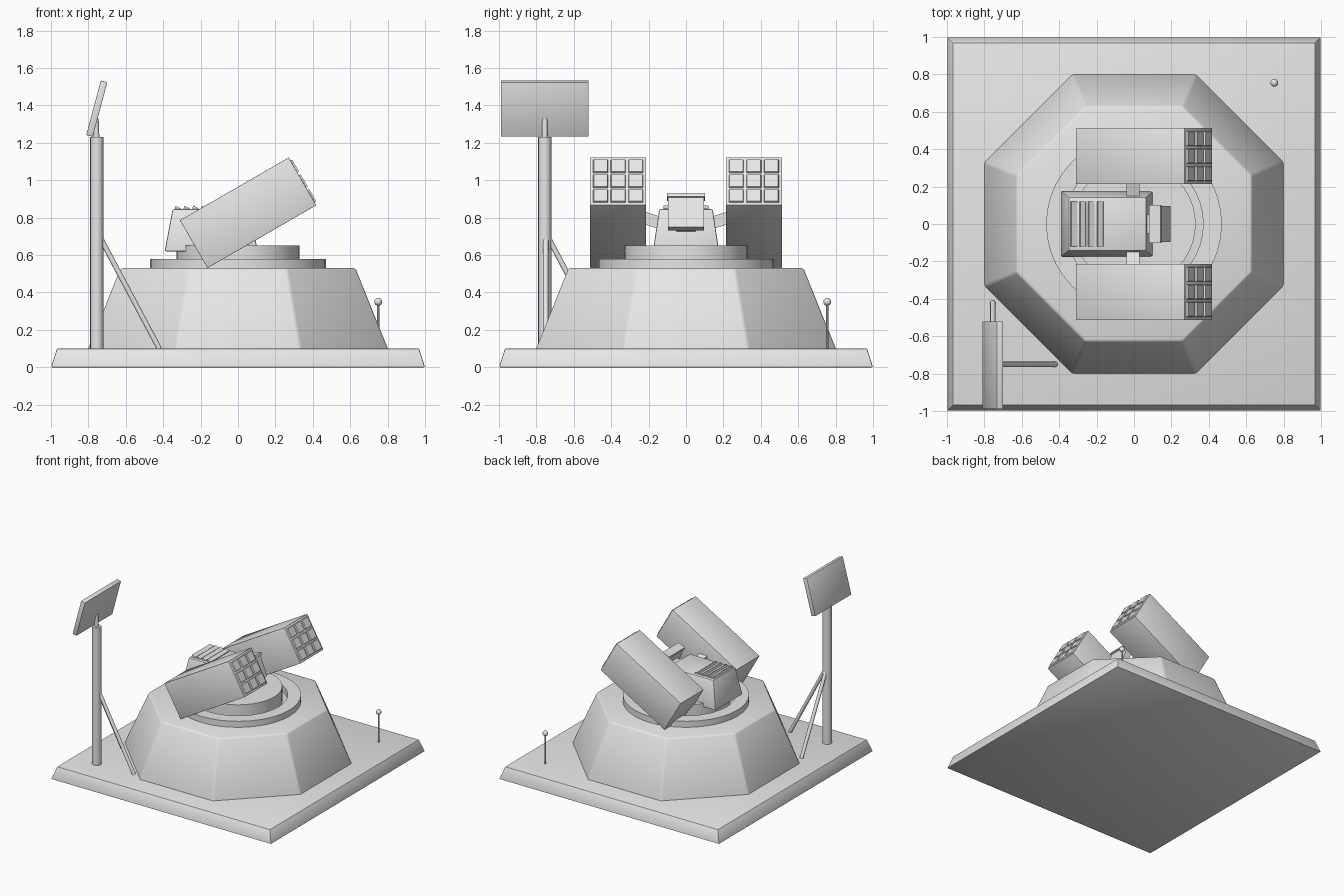
import bpy, bmesh, math
from mathutils import Matrix, Vector

if "Cube" in bpy.data.objects:
    bpy.data.objects.remove(bpy.data.objects["Cube"])

grey = bpy.data.materials.new("plain grey")
grey.diffuse_color = (0.8, 0.8, 0.8, 1)
grey.use_nodes = True
grey.node_tree.nodes["Principled BSDF"].inputs["Base Color"].default_value = grey.diffuse_color


def finish(name, bm, matrix=None, bevel=0.0, segments=2):
    bmesh.ops.recalc_face_normals(bm, faces=bm.faces[:])
    if bevel:
        bmesh.ops.bevel(bm, geom=bm.edges[:], offset=bevel, segments=segments,
                        profile=0.5, affect='EDGES')
    if matrix:
        bm.transform(matrix)
    me = bpy.data.meshes.new(name)
    bm.to_mesh(me)
    bm.free()
    me.materials.append(grey)
    me.shade_smooth()
    me.set_sharp_from_angle(angle=math.radians(32))
    ob = bpy.data.objects.new(name, me)
    bpy.context.collection.objects.link(ob)
    return ob


def loft(bm, rings, closed=False):
    """Skin between rings of points, capped or joined end to start."""
    vs = [[bm.verts.new(p) for p in r] for r in rings]
    n = len(vs[0])
    pairs = list(zip(vs, vs[1:])) + ([(vs[-1], vs[0])] if closed else [])
    for a, b in pairs:
        for i in range(n):
            j = (i + 1) % n
            bm.faces.new((a[i], a[j], b[j], b[i]))
    if not closed:
        bm.faces.new(vs[0][::-1])
        bm.faces.new(vs[-1])


def rect(x0, x1, y0, y1, z):
    return [(x0, y0, z), (x1, y0, z), (x1, y1, z), (x0, y1, z)]


def ngon(r, z, n, turn=0.0):
    return [(r * math.cos(turn + i * math.tau / n), r * math.sin(turn + i * math.tau / n), z)
            for i in range(n)]


def solid(name, rings, matrix=None, bevel=0.0, closed=False):
    bm = bmesh.new()
    loft(bm, rings, closed)
    return finish(name, bm, matrix, bevel)


def box(name, size, matrix, bevel=0.0):
    x, y, z = (s / 2 for s in size)
    return solid(name, [rect(-x, x, -y, y, -z), rect(-x, x, -y, y, z)], matrix, bevel)


def rod(name, a, b, r, n=12):
    a, b = Vector(a), Vector(b)
    d = b - a
    m = Matrix.Translation(a) @ d.to_track_quat('Z', 'Y').to_matrix().to_4x4()
    return solid(name, [ngon(r, 0, n), ngon(r, d.length, n)], m)


def place(x, y, z, tilt=0.0):
    return Matrix.Translation((x, y, z)) @ Matrix.Rotation(math.radians(tilt), 4, 'Y')


# Ground slab and octagonal bunker
solid("base_slab", [rect(-1, 1, -1, 1, 0), rect(-.968, .968, -.968, .968, .1)], bevel=.006)
k = 1 / math.cos(math.pi / 8)
solid("octagonal_mound", [ngon(.803 * k, .095, 8, math.pi / 8),
                          ngon(.628 * k, .53, 8, math.pi / 8)], bevel=.012)

# Turntable: outer ring with a groove around the inner disc
solid("turntable_ring", [ngon(.37, .52, 40), ngon(.47, .52, 40),
                         ngon(.47, .58, 40), ngon(.37, .58, 40)], closed=True)
solid("turntable_disc", [ngon(.33, .52, 40), ngon(.33, .65, 40)])

# Central housing with louvres on its roof
solid("turret_housing", [rect(-.392, .105, -.177, .177, .62),
                         rect(-.35, .065, -.143, .143, .845)], bevel=.008)
bm = bmesh.new()
for i in range(4):
    x = -.34 + i * .047
    loft(bm, [[(x, y, .84), (x + .038, y, .84), (x + .034, y, .85), (x + .006, y, .864)]
              for y in (-.12, .12)])
finish("roof_louvres", bm)

# Sensor head on a short neck
box("sensor_neck", (.12, .1, .09), place(.1, 0, .78, -20))
box("sensor_head", (.05, .19, .18), place(.142, 0, .825, -20))
box("sensor_hood", (.065, .205, .02), place(.114, 0, .91, -20))

# Launcher pods with nine raised tube covers each, and their side arms
L, W, H = .672, .3, .295
for side, s in (("right", -1), ("left", 1)):
    m = place(.054, s * .363, .826, -30)
    box(side + "_launcher_pod", (L, W, H), m, bevel=.003)
    bm = bmesh.new()
    for i in (-1, 0, 1):
        for j in (-1, 0, 1):
            y, z = i * .094, j * .092
            loft(bm, [[(L / 2 + dx, y - h, z - h), (L / 2 + dx, y + h, z - h),
                       (L / 2 + dx, y + h, z + h), (L / 2 + dx, y - h, z + h)]
                      for dx, h in ((-.004, .041), (.01, .036))])
    finish(side + "_tube_covers", bm, m)
    arm = Matrix.Translation((-.005, s * .18, .785)) @ Matrix.Rotation(s * .3, 4, 'X')
    box(side + "_pod_arm", (.07, .1, .065), arm)

# Radar mast, tilted panel and two braces
px = -.755
rod("mast", (px, px, .095), (px, px, 1.23), .035, 16)
box("mast_panel", (.036, .47, .302), place(px, px, 1.383, 15), bevel=.003)
rod("mast_panel_mount", (px, px, 1.2), (px - .005, px, 1.33), .015)
rod("side_brace", (-.735, px + .005, .69), (-.42, px + .005, .098), .014)
rod("rear_brace", (px, -.735, .69), (px, -.42, .098), .014)

# Small ball-topped post
rod("ball_post", (.75, .755, .095), (.75, .755, .34), .006, 8)
bm = bmesh.new()
bmesh.ops.create_uvsphere(bm, u_segments=16, v_segments=10, radius=.021)
finish("post_ball", bm, Matrix.Translation((.75, .755, .35)))
